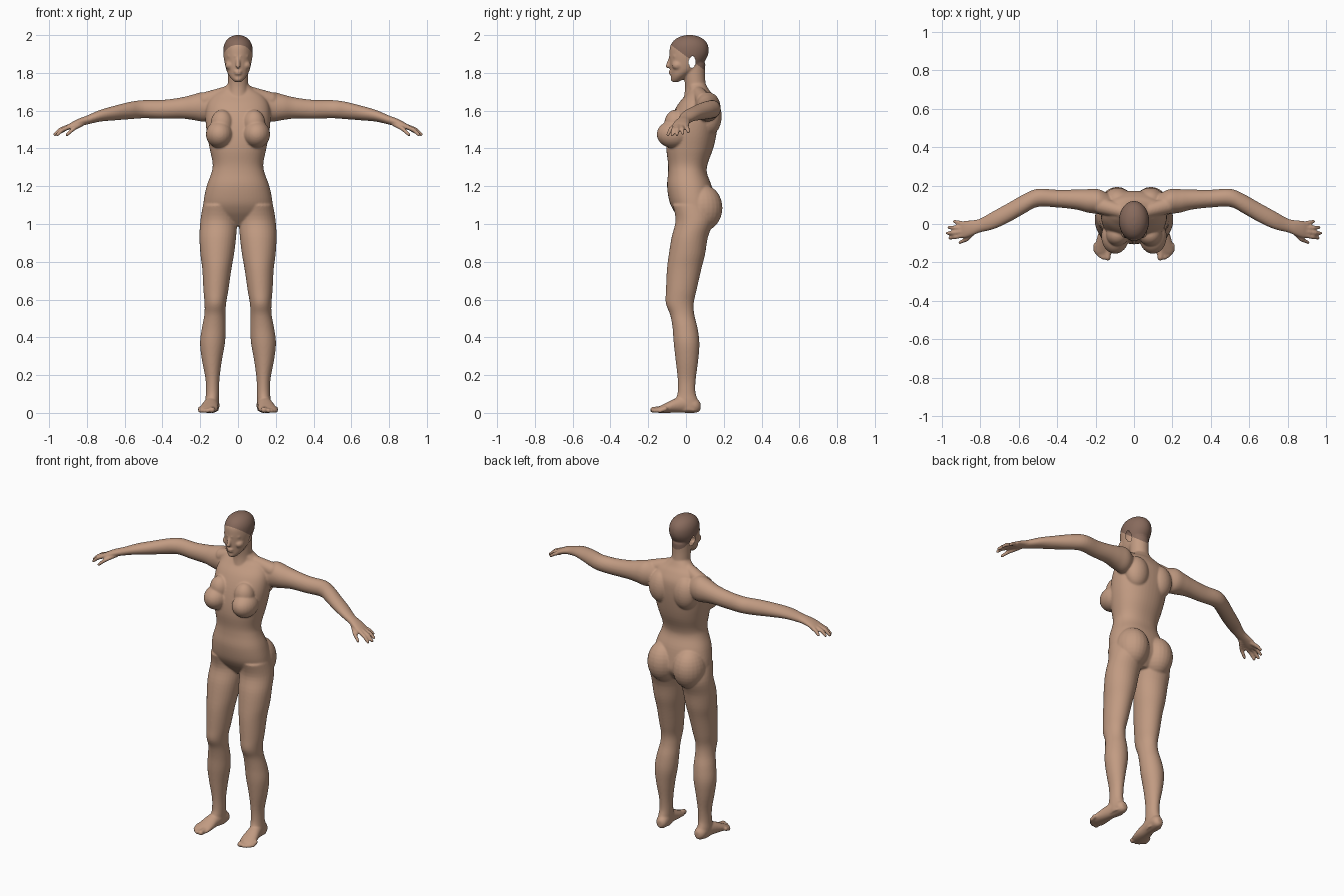
import bpy, bmesh, math
from mathutils import Vector, Matrix

bm = bmesh.new()


def ball(c, r):
    bmesh.ops.create_uvsphere(bm, u_segments=24, v_segments=16, radius=1,
                              matrix=Matrix.Translation(c) @ Matrix.Diagonal((*r, 1)))


def limb(pts, radii):
    """Rounded, tapered chain through the points."""
    for p, r in zip(pts, radii):
        ball(p, (r, r, r))
    for i in range(len(pts) - 1):
        a, b = Vector(pts[i]), Vector(pts[i + 1])
        rot = (b - a).to_track_quat('Z', 'Y').to_matrix().to_4x4()
        bmesh.ops.create_cone(bm, cap_ends=True, segments=16, radius1=radii[i], radius2=radii[i + 1],
                              depth=(b - a).length, matrix=Matrix.Translation((a + b) / 2) @ rot)


def loft(axis, rows, n=32, steps=4, power=1.0):
    """Smooth skin over ellipses; row = position, two centres, two radii."""
    rows = [Vector(r) for r in rows]
    ext = [rows[0]] + rows + [rows[-1]]
    fine = []
    for i in range(1, len(ext) - 2):
        p0, p1, p2, p3 = ext[i - 1:i + 3]
        for k in range(steps):
            t = k / steps
            fine.append(0.5 * (2 * p1 + (p2 - p0) * t + (2 * p0 - 5 * p1 + 4 * p2 - p3) * t ** 2
                               + (3 * p1 - p0 - 3 * p2 + p3) * t ** 3))
    fine.append(rows[-1])
    rings = []
    for s, a, b, ra, rb in fine:
        ring = []
        for j in range(n):
            c, d = math.cos(math.tau * j / n), math.sin(math.tau * j / n)
            u = a + ra * math.copysign(abs(c) ** power, c)
            v = b + rb * math.copysign(abs(d) ** power, d)
            co = {'x': (s, u, v), 'y': (u, s, v), 'z': (u, v, s)}[axis]
            ring.append(bm.verts.new(co))
        rings.append(ring)
    for lo, hi in zip(rings, rings[1:]):
        for j in range(n):
            bm.faces.new((lo[j], lo[(j + 1) % n], hi[(j + 1) % n], hi[j]))
    bm.faces.new(rings[0][::-1])
    bm.faces.new(rings[-1])


# leg
loft('z', [(.01, .137, .015, .034, .055), (.06, .137, .005, .036, .06), (.11, .135, .003, .035, .047),
           (.18, .135, .004, .037, .048), (.28, .138, .005, .053, .06), (.37, .135, .003, .066, .068),
           (.45, .128, -.005, .063, .066), (.52, .122, -.02, .056, .064), (.58, .12, -.033, .057, .074),
           (.65, .117, -.025, .066, .081), (.76, .112, -.01, .077, .091), (.84, .11, .005, .089, .096),
           (.93, .107, .02, .097, .096), (1.02, .102, .045, .097, .1), (1.10, .1, .03, .085, .1)])
# foot and toes
loft('y', [(.077, .132, .034, .016, .02), (.055, .133, .038, .034, .037), (0, .137, .045, .037, .045),
           (-.05, .145, .04, .041, .039), (-.1, .152, .028, .048, .028), (-.14, .157, .018, .048, .018),
           (-.155, .157, .015, .042, .013)])
for x, y, r in ((.137, -.175, .016), (.161, -.174, .012), (.177, -.165, .011), (.19, -.152, .011), (.201, -.138, .011)):
    limb([(x, -.11, .022), (x, y, r)], [r * 1.1, r])
# arm and palm
loft('x', [(.12, .09, 1.615, .06, .06), (.18, .115, 1.62, .065, .078), (.24, .12, 1.618, .061, .067),
           (.3, .127, 1.614, .052, .056), (.4, .132, 1.607, .046, .05), (.5, .136, 1.608, .047, .048),
           (.57, .105, 1.601, .051, .046), (.65, .06, 1.588, .051, .039), (.73, .02, 1.573, .047, .031),
           (.8, -.008, 1.55, .036, .024), (.84, -.02, 1.538, .04, .021), (.88, -.028, 1.522, .045, .017),
           (.905, -.032, 1.51, .04, .012)])
# fingers and thumb
for base, mid, tip in (((.885, -.058, 1.518), (.93, -.068, 1.498), (.958, -.073, 1.472)),
                       ((.895, -.04, 1.517), (.94, -.046, 1.5), (.97, -.048, 1.474)),
                       ((.89, -.02, 1.516), (.935, -.019, 1.502), (.962, -.018, 1.48)),
                       ((.88, 0, 1.516), (.912, .008, 1.505), (.934, .013, 1.488)),
                       ((.825, -.035, 1.53), (.87, -.08, 1.505), (.905, -.096, 1.473))):
    limb([base, mid, tip], [.0125, .0115, .009])
# chest, shoulder blade, collar, buttock
ball((.098, -.065, 1.475), (.072, .09, .073))
ball((.085, -.055, 1.53), (.06, .06, .075))
ball((.085, .125, 1.57), (.075, .064, .1))
limb([(.04, .06, 1.70), (.17, .095, 1.655)], [.035, .044])
ball((.088, .085, 1.085), (.096, .108, .125))
# brow, cheek
limb([(.013, -.08, 1.888), (.048, -.058, 1.888)], [.009, .009])
ball((.042, -.045, 1.84), (.026, .03, .025))

# mirror the side parts
geom = bmesh.ops.duplicate(bm, geom=bm.verts[:] + bm.edges[:] + bm.faces[:])['geom']
bmesh.ops.scale(bm, vec=(-1, 1, 1), verts=[g for g in geom if isinstance(g, bmesh.types.BMVert)])

# torso
loft('z', [(.99, 0, .05, .04, .05), (1.03, 0, .05, .13, .085), (1.07, 0, .045, .178, .11),
           (1.12, 0, .032, .182, .12), (1.2, 0, .018, .166, .118), (1.27, 0, .008, .141, .103),
           (1.32, 0, .01, .134, .105), (1.4, 0, .02, .15, .124), (1.48, 0, .032, .165, .13),
           (1.56, 0, .047, .172, .125), (1.63, 0, .062, .165, .107), (1.68, 0, .07, .135, .075),
           (1.71, 0, .067, .09, .055), (1.74, 0, .055, .055, .05)], n=48, power=.9)
# neck
loft('z', [(1.62, 0, .05, .065, .075), (1.68, 0, .052, .058, .062), (1.73, 0, .05, .054, .055),
           (1.79, 0, .045, .054, .056), (1.85, 0, .045, .055, .058)])
# head
loft('z', [(1.752, 0, -.055, .018, .016), (1.768, 0, -.045, .035, .033), (1.79, 0, -.03, .051, .05),
           (1.82, 0, -.008, .063, .076), (1.86, 0, .006, .072, .093), (1.9, 0, .015, .078, .103),
           (1.94, 0, .017, .076, .101), (1.97, 0, .018, .063, .084), (1.99, 0, .018, .041, .054),
           (2.0, 0, .018, .014, .02)])
# nose, lips, chin
limb([(0, -.082, 1.88), (0, -.096, 1.836)], [.009, .012])
ball((0, -.08, 1.806), (.022, .013, .007))
ball((0, -.08, 1.795), (.019, .012, .006))
ball((0, -.066, 1.767), (.02, .016, .014))

bmesh.ops.recalc_face_normals(bm, faces=bm.faces)
mesh = bpy.data.meshes.new("body")
bm.to_mesh(mesh)
bm.free()
body = bpy.data.objects.new("body", mesh)
bpy.context.collection.objects.link(body)
bpy.context.view_layer.objects.active = body
body.select_set(True)

# fuse the parts into one smooth skin
fuse = body.modifiers.new("fuse", 'REMESH')
fuse.mode = 'VOXEL'
fuse.voxel_size = .0052
soften = body.modifiers.new("soften", 'SMOOTH')
soften.factor = .5
soften.iterations = 7
for name in ("fuse", "soften"):
    bpy.ops.object.modifier_apply(modifier=name)

mesh = body.data
mesh.materials.clear()
for name, col in (("skin", (.54, .33, .225, 1)), ("dark_cap", (.245, .145, .108, 1))):
    mat = bpy.data.materials.new(name)
    mat.diffuse_color = col
    mesh.materials.append(mat)

# hair cap colour above a sloping cut, and open ear holes
bm = bmesh.new()
bm.from_mesh(mesh)
head = [f for f in bm.faces if f.calc_center_median().z > 1.74]
parts = set(head) | {e for f in head for e in f.edges} | {v for f in head for v in f.verts}
bmesh.ops.bisect_plane(bm, geom=list(parts), plane_co=(0, 0, 1.888), plane_no=(0, .75, 1), dist=1e-5)
ears = []
for f in bm.faces:
    c = f.calc_center_median()
    f.material_index = int(c.z > 1.74 and c.z + .75 * c.y > 1.888)
    f.smooth = True
    if abs(c.x) > .04 and ((c.y - .032) / .018) ** 2 + ((c.z - 1.857) / .032) ** 2 < 1:
        ears.append(f)
bmesh.ops.delete(bm, geom=ears, context='FACES')
bm.to_mesh(mesh)
bm.free()
